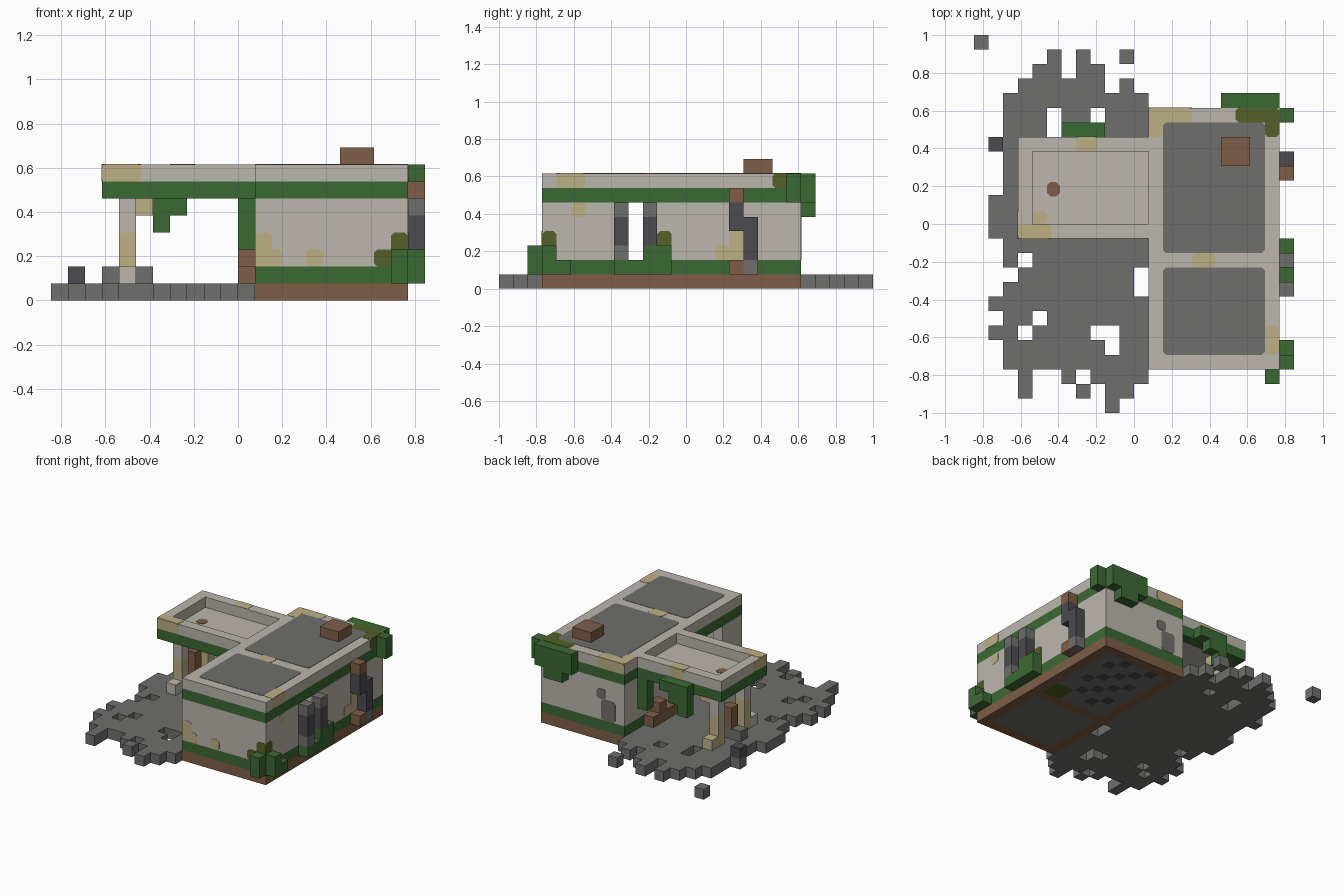
import bpy, bmesh
from mathutils import Vector

if "Cube" in bpy.data.objects:
    bpy.data.objects.remove(bpy.data.objects["Cube"])

U = 2 / 26                      # size of one block
ORIGIN = Vector((-11, -13, 0))  # block grid corner


def material(name, *rgb):
    lin = [((c / 255 + 0.055) / 1.055) ** 2.4 for c in rgb] + [1]
    m = bpy.data.materials.new(name)
    m.use_nodes = True
    m.diffuse_color = lin
    m.node_tree.nodes["Principled BSDF"].inputs["Base Color"].default_value = lin
    return m


PLASTER = material("pale plaster", 188, 182, 174)
YELLOW = material("yellow stain", 189, 176, 132)
GREEN = material("leaf green", 58, 106, 50)
OLIVE = material("olive moss", 84, 96, 40)
BROWN = material("rust brown", 127, 94, 70)
GRAY = material("asphalt gray", 111, 111, 109)
CHARCOAL = material("charcoal", 76, 75, 80)


def finish(name, bm, mat):
    me = bpy.data.meshes.new(name)
    bm.to_mesh(me)
    bm.free()
    me.materials.append(mat)
    ob = bpy.data.objects.new(name, me)
    bpy.context.collection.objects.link(ob)


# set of block cells, upper bounds excluded
def box(x0, x1, y0, y1, z0, z1):
    return {(x, y, z) for x in range(x0, x1) for y in range(y0, y1) for z in range(z0, z1)}


# mesh of only the exposed sides of a set of cells
def blocks(name, mat, cells):
    bm = bmesh.new()
    for c in cells:
        for axis in range(3):
            for side in (0, 1):
                step = Vector((0, 0, 0))
                step[axis] = side * 2 - 1
                if tuple(int(a + b) for a, b in zip(c, step)) in cells:
                    continue
                verts = []
                loop = ((0, 0), (1, 0), (1, 1), (0, 1))
                for a, b in (loop if side else reversed(loop)):
                    p = Vector(c)
                    p[axis] += side
                    p[(axis + 1) % 3] += a
                    p[(axis + 2) % 3] += b
                    verts.append(bm.verts.new((p + ORIGIN) * U))
                bm.faces.new(verts)
    bmesh.ops.remove_doubles(bm, verts=bm.verts, dist=U / 100)
    finish(name, bm, mat)


# thin chamfered patch; a and b are the other two axes in x, y, z order
def plate(name, mat, axis, at, a0, a1, b0, b1, cut=0.2):
    others = [n for n in range(3) if n != axis]
    outline = [(a0 + cut, b0), (a1 - cut, b0), (a1, b0 + cut), (a1, b1 - cut),
               (a1 - cut, b1), (a0 + cut, b1), (a0, b1 - cut), (a0, b0 + cut)]
    bm = bmesh.new()
    verts = []
    for a, b in outline:
        p = Vector((0, 0, 0))
        p[axis], p[others[0]], p[others[1]] = at - 0.03, a, b
        verts.append(bm.verts.new((p + ORIGIN) * U))
    face = bm.faces.new(verts)
    out = bmesh.ops.extrude_face_region(bm, geom=[face])
    shift = Vector((0, 0, 0))
    shift[axis] = 0.06 * U
    bmesh.ops.translate(bm, vec=shift, verts=[v for v in out["geom"] if isinstance(v, bmesh.types.BMVert)])
    bmesh.ops.recalc_face_normals(bm, faces=bm.faces)
    finish(name, bm, mat)


# broken paving: solid middle, ragged edge blocks, missing blocks
def ground(*pairs):
    return {(x, y, 0) for x, y in pairs}


slab = box(2, 12, 3, 22, 0, 1) | box(3, 9, 22, 23, 0, 1) | box(8, 12, 2, 3, 0, 1) | box(1, 2, 12, 15, 0, 1)
ragged = ground((0, 25), (5, 24), (7, 24), (10, 24), (4, 23), (5, 23), (7, 23), (8, 23), (10, 22),
                (1, 18), (1, 7), (1, 5), (3, 2), (6, 2), (3, 1), (7, 1), (9, 1), (10, 1), (9, 0))
missing = ground((5, 20), (8, 20), (5, 19), (3, 10), (2, 9), (11, 9), (11, 8),
                 (4, 6), (3, 5), (8, 5), (9, 5), (9, 4))
blocks("paving", GRAY, (slab | ragged) - missing)

# building shell
base = box(12, 21, 3, 21, 0, 1)
rooms = box(13, 20, 4, 10, 0, 7) | box(13, 20, 11, 20, 0, 7)
floor = base & rooms
cracked = {c for c in floor if c[1] > 11 and c[0] in range(14, 19) and (c[0] + c[1]) % 3 == 0}
mossy = box(18, 20, 11, 13, 0, 1)
windows = box(20, 21, 8, 10, 2, 6) | box(12, 13, 6, 10, 2, 6)
blocks("foundation", BROWN, base - rooms)
blocks("floor", GRAY, floor - cracked - mossy)
blocks("cracked_floor", CHARCOAL, cracked - mossy)
blocks("mossy_floor", OLIVE, mossy)
blocks("lower_band", GREEN, box(12, 21, 3, 21, 1, 2) - rooms)
blocks("walls", PLASTER, box(12, 21, 3, 21, 2, 6) - rooms - windows)
blocks("upper_band", GREEN, box(12, 21, 3, 21, 6, 7) - rooms)
blocks("roof", PLASTER, box(12, 21, 3, 21, 7, 8))
plate("front_roof_panel", GRAY, 2, 8, 13, 20, 4, 10)
plate("back_roof_panel", GRAY, 2, 8, 13, 20, 11, 20)
blocks("chimney", BROWN, box(17, 19, 17, 19, 8, 9))

# canopy with sunken top
sunken = box(4, 12, 13, 18, 6, 8)
blocks("canopy_rim", PLASTER, box(3, 12, 12, 19, 7, 8) - sunken)
blocks("canopy_band", GREEN, box(3, 12, 12, 19, 6, 7) - sunken)
blocks("canopy_deck", PLASTER, box(4, 12, 13, 18, 6, 7))
plate("canopy_rust_spot", BROWN, 2, 7, 5, 5.9, 14.9, 15.9, 0.25)

# posts and pump island
for post, foot, foot_mat in ((13, 12, PLASTER), (17, 18, YELLOW)):
    blocks("post_bottom", YELLOW, box(4, 5, post, post + 1, 1, 4))
    blocks("post_top", PLASTER, box(4, 5, post, post + 1, 4, 6))
    blocks("post_foot", foot_mat, box(4, 5, foot, foot + 1, 1, 2))
blocks("post_bracket", YELLOW, box(5, 6, 17, 18, 5, 6))
blocks("pump_island", GRAY, box(3, 6, 15, 16, 1, 2))
blocks("pump", BROWN, box(4, 5, 15, 16, 2, 4))
blocks("bench", BROWN, box(11, 12, 14, 18, 1, 2) | box(11, 12, 16, 17, 2, 3))
blocks("loose_rubble", CHARCOAL, box(1, 2, 18, 19, 1, 2))

# vines
blocks("canopy_vine", GREEN, box(6, 7, 19, 20, 4, 7) | box(7, 8, 19, 20, 5, 7) | box(8, 9, 19, 20, 6, 7))
blocks("wall_vine", GREEN, box(11, 12, 18, 19, 3, 6))
blocks("front_corner_bush", GREEN, box(20, 21, 2, 3, 1, 3) | box(21, 22, 3, 4, 1, 3) | box(21, 22, 4, 5, 1, 2))
blocks("window_bush", GREEN, box(21, 22, 8, 12, 1, 2) | box(21, 22, 10, 12, 2, 3))
blocks("roof_vine", GREEN, box(17, 21, 21, 22, 6, 8) | box(18, 20, 21, 22, 5, 6) | box(21, 22, 20, 21, 6, 8))

# bars and pipe on the side wall
blocks("bar_ends", GRAY, box(21, 22, 8, 9, 2, 3) | box(21, 22, 8, 9, 5, 6) | box(21, 22, 10, 11, 5, 6))
blocks("window_bars", CHARCOAL, box(21, 22, 8, 9, 3, 5) | box(21, 22, 10, 11, 3, 5))
blocks("pipe", CHARCOAL, box(21, 22, 16, 17, 4, 6) | box(21, 22, 17, 18, 2, 5))
blocks("pipe_rust", BROWN, box(21, 22, 16, 17, 6, 7) | box(21, 22, 16, 17, 1, 2))
blocks("pipe_foot", GRAY, box(21, 22, 17, 18, 1, 2))

# stains: axis, plane, then rectangle
X, Y, Z = range(3)
for spot in ((Y, 3, 12, 13, 2, 4), (Y, 3, 12, 13.6, 2, 3), (Y, 3, 15, 16, 2, 3),
             (Y, 12, 3, 5.3, 7, 8), (Z, 8, 3, 5.3, 12, 13), (Z, 7, 4, 5, 13, 13.9),
             (Z, 8, 7, 8.5, 18, 19), (X, 3, 12, 14, 7, 8), (Y, 19, 7, 8.5, 7, 8),
             (Z, 8, 12, 15, 20, 21), (Z, 8, 12, 13, 19, 21), (Y, 21, 12, 15, 7, 8),
             (Z, 8, 15, 16.6, 10, 11), (Z, 8, 20, 21, 4, 6), (X, 21, 4, 6, 7, 8)):
    plate("yellow_stain", YELLOW, *spot)
for spot in ((X, 21, 5, 6, 5, 6), (X, 21, 16, 17, 2, 4), (X, 21, 15, 16, 2, 3)):
    plate("side_wall_stain", YELLOW, *spot)
for spot in ((Y, 3, 19, 21, 2, 3), (Y, 3, 20, 21, 2, 4), (X, 21, 3, 4, 2, 4),
             (X, 21, 11, 12, 2, 4), (Z, 8, 18, 21, 20, 21), (Z, 8, 20, 21, 19, 21),
             (X, 21, 19, 21, 7, 8), (Y, 21, 18, 21, 7, 8)):
    plate("moss", OLIVE, *spot)
for spot in ((Y, 21, 14, 15, 4, 5), (Y, 21, 13, 14.5, 2, 4)):
    plate("dark_patch", GRAY, *spot)
